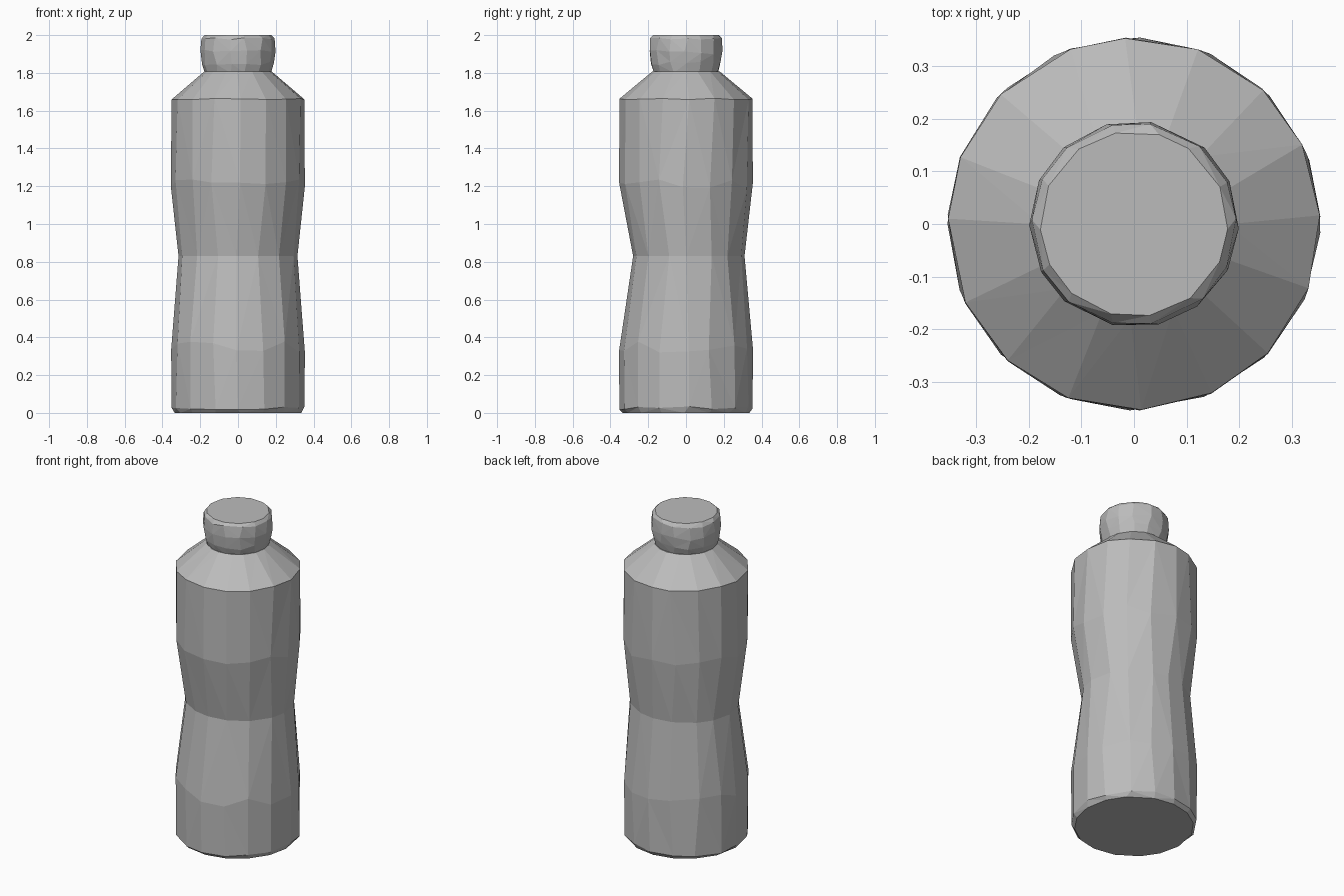
import bpy, bmesh, random
from math import sin, cos, pi

cube = bpy.data.objects.get("Cube")
if cube:
    bpy.data.objects.remove(cube, do_unlink=True)

random.seed(4)

grey = bpy.data.materials.new("plain grey")
grey.use_nodes = True
grey.diffuse_color = (0.5, 0.5, 0.5, 1)
grey.node_tree.nodes["Principled BSDF"].inputs["Base Color"].default_value = (0.5, 0.5, 0.5, 1)


def faceted_lathe(name, rings, sides, wobble):
    """Turned solid from rings of (radius x, radius y, centre y, height, height wobble)."""
    bm = bmesh.new()
    loops = []
    for rx, ry, cy, z, dz in rings:
        loop = []
        for i in range(sides):
            a = 2 * pi * (i + random.uniform(-wobble, wobble)) / sides
            height = z + random.uniform(-dz, dz)
            loop.append(bm.verts.new((rx * cos(a), cy + ry * sin(a), height)))
        loops.append(loop)
    for low, high in zip(loops, loops[1:]):
        for i in range(sides):
            j = (i + 1) % sides
            bm.faces.new((low[i], low[j], high[j], high[i]))
    bm.faces.new(loops[0][::-1])
    bm.faces.new(loops[-1])
    # split the bent quads into flat facets
    bmesh.ops.triangulate(bm, faces=[f for f in bm.faces if len(f.verts) == 4],
                          quad_method='SHORT_EDGE')
    bmesh.ops.recalc_face_normals(bm, faces=bm.faces)
    mesh = bpy.data.meshes.new(name)
    bm.to_mesh(mesh)
    bm.free()
    mesh.materials.append(grey)
    obj = bpy.data.objects.new(name, mesh)
    bpy.context.collection.objects.link(obj)
    return obj


# Body with a pinched waist and sloping shoulder
faceted_lathe("bottle_body", [
    (0.335, 0.335, 0, 0.0, 0),
    (0.353, 0.353, 0, 0.025, 0.012),
    (0.354, 0.354, 0, 0.35, 0.03),
    (0.315, 0.295, 0.015, 0.83, 0),
    (0.354, 0.354, 0, 1.21, 0.03),
    (0.353, 0.353, 0, 1.662, 0.004),
    (0.178, 0.178, 0, 1.808, 0),
], 16, 0.13)

# Rounded cap
faceted_lathe("bottle_cap", [
    (0.175, 0.172, 0, 1.80, 0),
    (0.190, 0.188, 0, 1.85, 0.01),
    (0.199, 0.196, 0, 1.91, 0.012),
    (0.194, 0.192, 0, 1.98, 0.006),
    (0.178, 0.176, 0, 2.0, 0),
], 14, 0.15)
